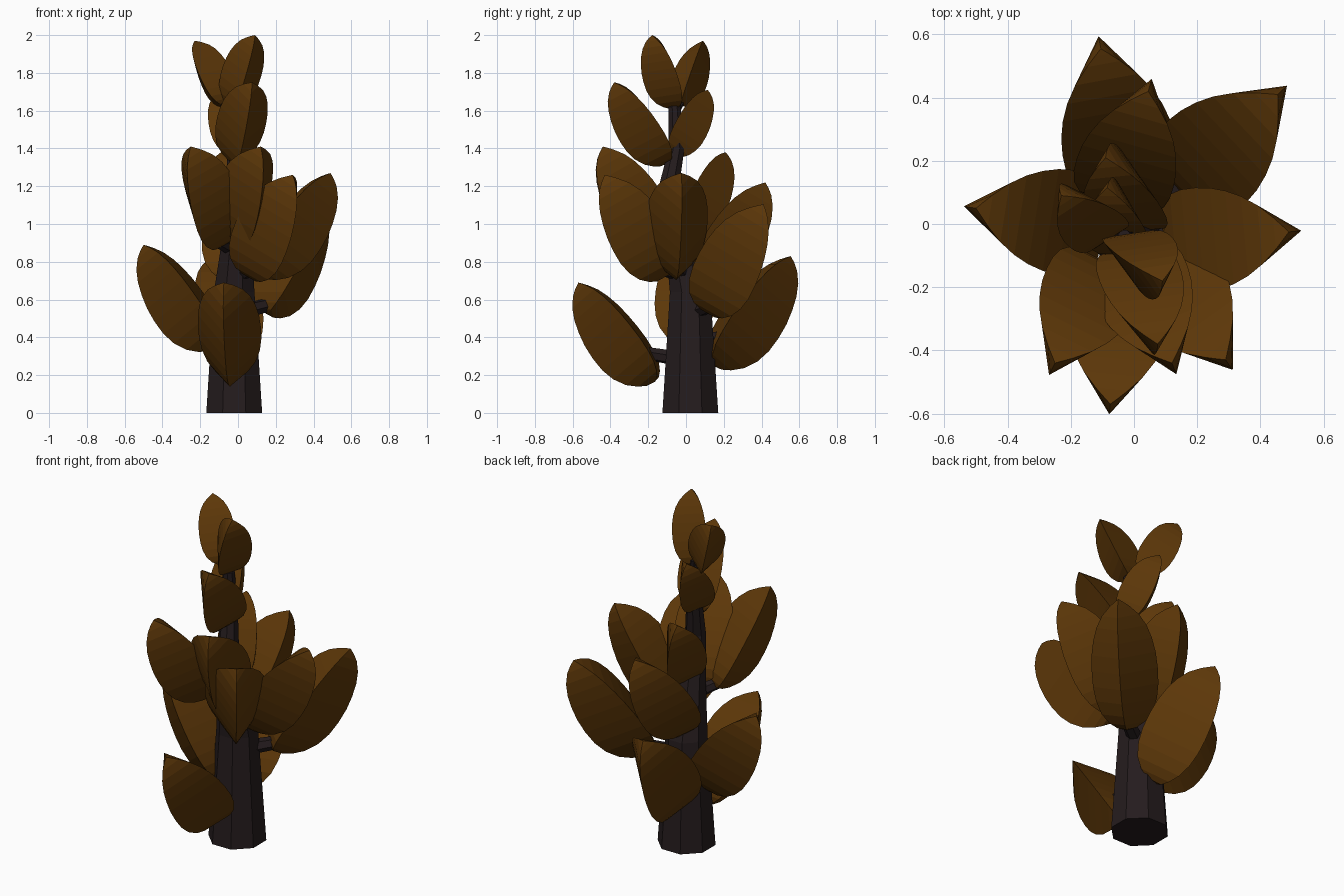
import bpy, bmesh, math
from mathutils import Vector

if "Cube" in bpy.data.objects:
    bpy.data.objects.remove(bpy.data.objects["Cube"])


def material(name, col):
    m = bpy.data.materials.new(name)
    m.diffuse_color = (*col, 1)
    m.use_nodes = True
    m.node_tree.nodes["Principled BSDF"].inputs["Base Color"].default_value = m.diffuse_color
    return m


BARK = material("dark bark", (0.018, 0.0115, 0.0125))
LEAF = material("copper leaf", (0.108, 0.038, 0.0025))


def finish(bm, name, mat):
    bmesh.ops.recalc_face_normals(bm, faces=bm.faces)
    me = bpy.data.meshes.new(name)
    bm.to_mesh(me)
    bm.free()
    me.materials.append(mat)
    ob = bpy.data.objects.new(name, me)
    bpy.context.collection.objects.link(ob)
    return ob


def tube(name, path, sides, level=False):
    """Tapered faceted tube through (point, radius) pairs."""
    bm = bmesh.new()
    rings = []
    axis = (path[-1][0] - path[0][0]).normalized()
    if level:
        a, b = Vector((1, 0, 0)), Vector((0, 1, 0))
    else:
        a = axis.orthogonal().normalized()
        b = axis.cross(a)
    for p, r in path:
        rings.append([bm.verts.new(p + r * (a * math.cos(t) + b * math.sin(t)))
                      for t in [2 * math.pi * (i + 0.5) / sides for i in range(sides)]])
    for lo, hi in zip(rings, rings[1:]):
        for i in range(sides):
            j = (i + 1) % sides
            bm.faces.new((lo[i], lo[j], hi[j], hi[i]))
    bm.faces.new(rings[0])
    bm.faces.new(rings[-1])
    return finish(bm, name, BARK)


# Leaf outline: position along the leaf, relative width, relative keel depth
OUTLINE = [(0.012, 0.28, 0.24), (0.05, 0.53, 0.46), (0.12, 0.77, 0.71),
           (0.22, 0.92, 0.90), (0.33, 0.99, 0.99), (0.45, 1.0, 1.0),
           (0.57, 0.97, 0.96), (0.68, 0.89, 0.87), (0.78, 0.76, 0.75),
           (0.87, 0.56, 0.58), (0.94, 0.30, 0.36), (0.975, 0.13, 0.18)]


def leaf(name, base, tip, facing=None):
    """Thick leaf: arched upper face, keeled underside, pointed tip."""
    base, tip = Vector(base), Vector(tip)
    axis = tip - base
    length = axis.length
    n = axis.normalized()
    if facing:
        out = Vector((*facing, 0))
    else:
        out = Vector((0, 0, -1))
    out = (out - n * out.dot(n)).normalized()
    side = n.cross(out)
    bm = bmesh.new()
    start, end = bm.verts.new(base), bm.verts.new(tip)
    rings = []
    for t, w, k in OUTLINE:
        c = base + axis * t
        s = w * length
        edge = c - out * 0.14 * s
        rings.append([bm.verts.new(p) for p in (edge + side * 0.252 * s,
                                                c + out * 0.28 * k * length,
                                                edge - side * 0.252 * s)])
    for lo, hi in zip(rings, rings[1:]):
        for i in range(3):
            j = (i + 1) % 3
            bm.faces.new((lo[i], lo[j], hi[j], hi[i]))
    for i in range(3):
        j = (i + 1) % 3
        bm.faces.new((start, rings[0][j], rings[0][i]))
        bm.faces.new((end, rings[-1][i], rings[-1][j]))
    return finish(bm, name, LEAF)


# Trunk, bending as it rises
TRUNK = [(Vector(p), r) for p, r in [
    ((-0.02, 0.023, 0), 0.160), ((-0.02, 0.022, 0.64), 0.116),
    ((-0.01, -0.02, 0.85), 0.092), ((0.0, -0.09, 1.2), 0.058),
    ((-0.02, -0.05, 1.4), 0.045), ((-0.02, -0.06, 1.62), 0.034),
    ((-0.03, -0.04, 1.66), 0.022)]]
tube("trunk", TRUNK, 8, level=True)


def trunk_at(z):
    for (p, _), (q, _) in zip(TRUNK, TRUNK[1:]):
        if z <= q.z:
            return p.lerp(q, (z - p.z) / (q.z - p.z))
    return TRUNK[-1][0]


# Leaves as (base, tip, branch position along leaf, optional keel direction)
LEAVES = [
    ((-0.035, -0.165, 0.165), (-0.075, -0.57, 0.69), 0.31),
    ((-0.12, -0.01, 0.345), (-0.50, 0.05, 0.89), 0.22),
    ((-0.03, 0.145, 0.25), (-0.105, 0.555, 0.83), 0.28),
    ((0.155, 0.125, 0.525), (0.455, 0.41, 1.105), 0.09),
    ((0.115, -0.06, 0.725), (0.49, -0.025, 1.27), 0.10),
    ((0.07, -0.12, 0.715), (0.29, -0.43, 1.26), 0.10),
    ((-0.10, -0.14, 0.88), (-0.25, -0.44, 1.41), 0.05),
    ((-0.01, -0.11, 0.89), (0.12, -0.44, 1.41), 0.08),
    ((-0.05, 0.085, 0.69), (0.045, 0.42, 1.22), 0.15),
    ((0.02, 0.0, 0.95), (-0.09, 0.21, 1.38), 0.10, (-0.1, 1)),
    ((-0.02, -0.10, 1.32), (0.075, -0.38, 1.75), 0.10, (0.13, -1)),
    ((-0.02, -0.08, 1.36), (-0.085, 0.115, 1.71), 0.10, (0, 1)),
    ((-0.03, -0.06, 1.615), (0.09, -0.18, 2.0), 0.06, (0.15, -1)),
    ((-0.08, -0.03, 1.63), (-0.23, 0.09, 1.97), 0.05, (-0.55, 0.85)),
]
for n, (base, tip, at, *facing) in enumerate(LEAVES, 1):
    leaf(f"leaf_{n}", base, tip, *facing)
    b, t = Vector(base), Vector(tip)
    size = (t - b).length
    hold = b.lerp(t, at)
    root = trunk_at(hold.z - 0.05)
    # Short branch holding the leaf
    tube(f"branch_{n}", [(root, 0.062 * size), (hold, 0.05 * size)], 6)
